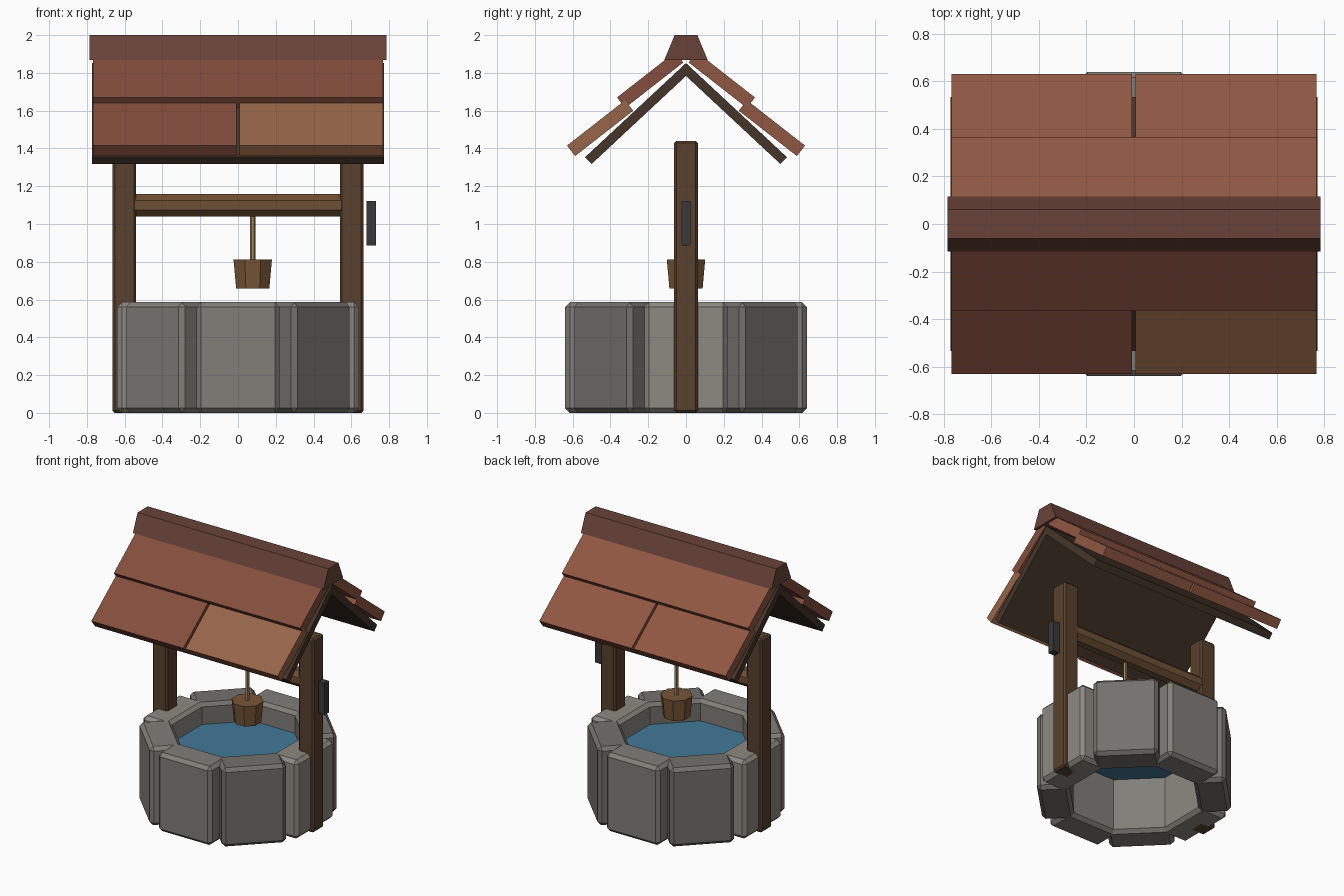
import bpy, bmesh, math
from mathutils import Matrix, Vector

if "Cube" in bpy.data.objects:
    bpy.data.objects.remove(bpy.data.objects["Cube"])


def material(name, rgb):
    m = bpy.data.materials.new(name)
    m.diffuse_color = (*rgb, 1)
    m.use_nodes = True
    m.node_tree.nodes["Principled BSDF"].inputs["Base Color"].default_value = m.diffuse_color
    return m


STONES = [material("stone_%d" % i, c) for i, c in enumerate(
    [(.22, .21, .19), (.17, .165, .155), (.27, .255, .225)])]
WOOD = material("dark_wood", (.10, .053, .026))
BEAM = material("beam_wood", (.15, .078, .033))
BOARD = material("roof_board_wood", (.06, .036, .023))
RED = material("red_tile", (.23, .075, .046))
WARM = material("warm_tile", (.28, .095, .055))
TAN = material("tan_tile", (.31, .13, .065))
RIDGE = material("ridge_tile", (.14, .055, .04))
IRON = material("iron", (.04, .04, .043))
WATER = material("water", (.055, .19, .31))
ROPE = material("rope", (.36, .25, .12))
BUCKET = material("bucket_wood", (.19, .092, .04))


def finish(name, bm, mat, matrix):
    bmesh.ops.recalc_face_normals(bm, faces=bm.faces)
    me = bpy.data.meshes.new(name)
    bm.to_mesh(me)
    bm.free()
    ob = bpy.data.objects.new(name, me)
    ob.matrix_world = matrix
    me.materials.append(mat)
    bpy.context.collection.objects.link(ob)
    return ob


def box(name, size, matrix, mat, bevel=0):
    bm = bmesh.new()
    bmesh.ops.create_cube(bm, size=1)
    bmesh.ops.scale(bm, vec=size, verts=bm.verts)
    if bevel:
        bmesh.ops.bevel(bm, geom=bm.edges[:], offset=bevel, segments=1,
                        affect='EDGES')
    return finish(name, bm, mat, matrix)


def prism(name, sides, r1, r2, depth, matrix, mat):
    # Turned by half a step so a flat side faces front
    bm = bmesh.new()
    bmesh.ops.create_cone(bm, cap_ends=True, segments=sides, radius1=r1,
                          radius2=r2, depth=depth,
                          matrix=Matrix.Rotation(math.pi / sides, 4, 'Z'))
    return finish(name, bm, mat, matrix)


def at(x, y, z):
    return Matrix.Translation((x, y, z))


# Ring of eight chamfered stones
for i in range(8):
    m = Matrix.Rotation(math.radians(45 * i), 4, 'Z') @ at(.53, 0, .293)
    box("well_stone_%d" % i, (.22, .44, .586), m,
        STONES[(2, 1, 0, 1, 2, 0, 0, 1)[i]], .025)

# Water surface
prism("water", 8, .47, .47, .02, at(0, 0, .42), WATER)

# Posts
for side, x in (("left", -.602), ("right", .602)):
    box(side + "_post", (.125, .125, 1.44), at(x, 0, .72), WOOD, .012)

# Winding beam, crank plate, rope and bucket
prism("winding_beam", 8, .065, .065, 1.16,
      at(0, 0, 1.1) @ Matrix.Rotation(math.pi / 2, 4, 'Y'), BEAM)
box("crank_handle", (.052, .05, .235), at(.705, 0, 1.003), IRON)
prism("rope", 6, .014, .014, .30, at(.078, 0, .94), ROPE)
prism("bucket", 8, .095, .11, .155, at(.078, 0, .735), BUCKET)


def slope_box(name, x0, x1, y, z, angle, length, thick, side, mat):
    # Starts at the eave's upper corner (y, z) and runs up toward the ridge
    a = math.radians(angle)
    along = Vector((0, -math.cos(a), math.sin(a)))
    down = Vector((0, -math.sin(a), -math.cos(a)))
    c = Vector((0, y, z)) + along * length / 2 + down * thick / 2
    m = at((x0 + x1) / 2, c.y * side, c.z) @ Matrix.Rotation(-a * side, 4, 'X')
    box(name, (x1 - x0, length, thick), m, mat)


# Roof slopes: under-board, split lower row, single upper row
for label, s, mats in (("front", -1, (RED, TAN, RED)),
                       ("back", 1, (WARM, WARM, WARM))):
    slope_box(label + "_roof_board", -.772, .772, .534, 1.354, 43, .73, .05,
              s, BOARD)
    slope_box(label + "_lower_tile_left", -.767, -.009, .63, 1.415, 38, .39,
              .07, s, mats[0])
    slope_box(label + "_lower_tile_right", .007, .767, .63, 1.415, 38, .39,
              .07, s, mats[1])
    slope_box(label + "_upper_tile", -.767, .767, .365, 1.67, 38, .39, .07,
              s, mats[2])

# Ridge cap with trapezoid section
bm = bmesh.new()
profile = [(-.115, 1.868), (.115, 1.868), (.06, 2), (-.06, 2)]
face = bm.faces.new([bm.verts.new((-.785, y, z)) for y, z in profile])
ext = bmesh.ops.extrude_face_region(bm, geom=[face])
bmesh.ops.translate(bm, vec=(1.57, 0, 0), verts=[
    v for v in ext["geom"] if isinstance(v, bmesh.types.BMVert)])
finish("ridge_cap", bm, RIDGE, Matrix.Identity(4))
